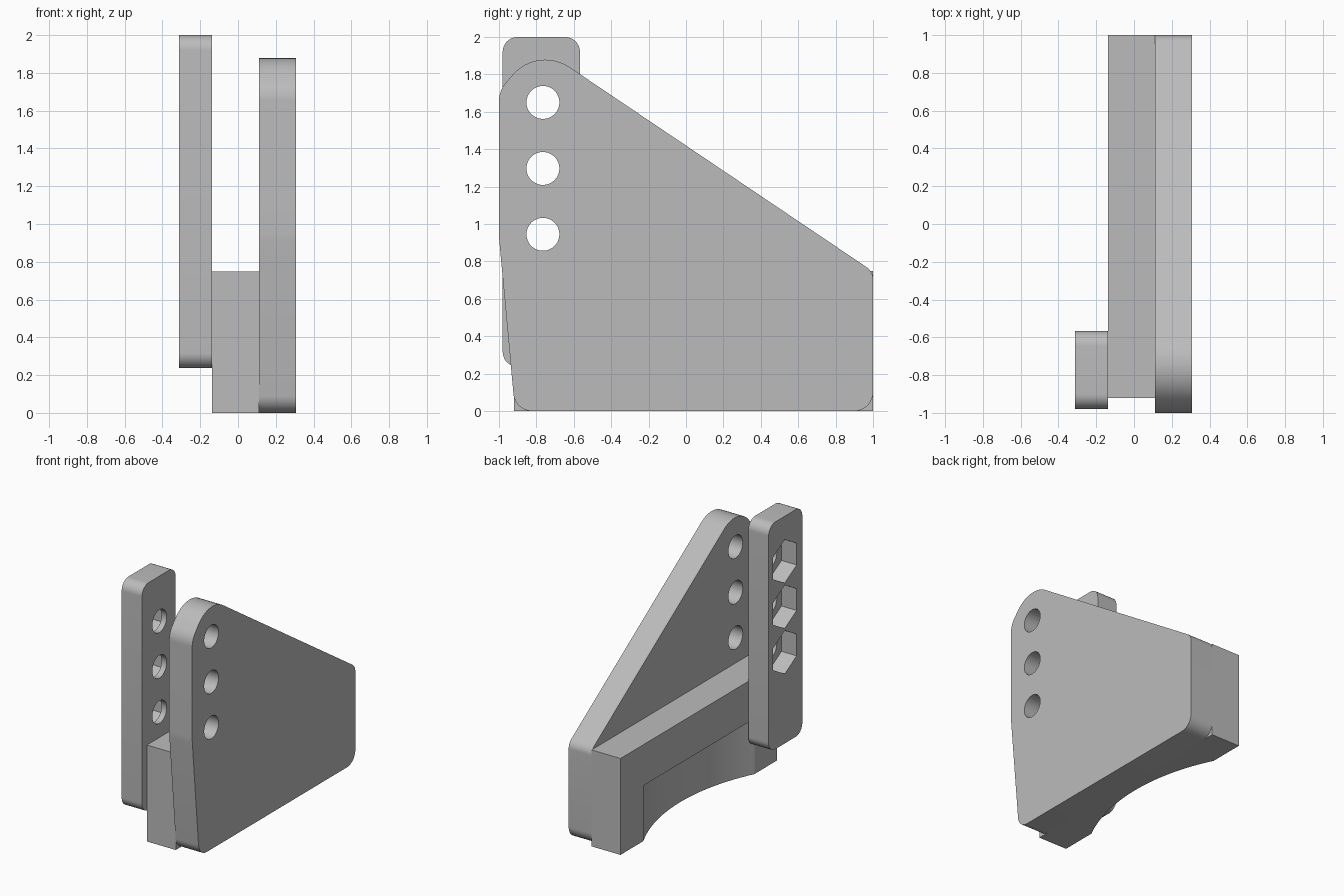
import bpy
import bmesh
import math
from mathutils import Vector

cube = bpy.data.objects.get("Cube")
if cube:
    bpy.data.objects.remove(cube, do_unlink=True)

grey = bpy.data.materials.new("light grey")
grey.use_nodes = True
grey.diffuse_color = (0.5, 0.5, 0.5, 1)
grey.node_tree.nodes["Principled BSDF"].inputs["Base Color"].default_value = (0.5, 0.5, 0.5, 1)


def rounded(corners, steps=12):
    """Outline from (y, z, radius) corners, each replaced by a tangent arc."""
    points = []
    for i, (y, z, r) in enumerate(corners):
        p = Vector((y, z))
        a = (Vector(corners[i - 1][:2]) - p).normalized()
        b = (Vector(corners[(i + 1) % len(corners)][:2]) - p).normalized()
        half = a.angle(b) / 2
        centre = p + (a + b).normalized() * r / math.sin(half)
        start = p + a * r / math.tan(half) - centre
        end = p + b * r / math.tan(half) - centre
        sweep = start.angle_signed(end)
        first = math.atan2(start.y, start.x)
        for k in range(steps + 1):
            t = first - sweep * k / steps
            points.append(centre + r * Vector((math.cos(t), math.sin(t))))
    return points


def polygon(y, z, r, sides):
    turns = [math.pi / 2 + math.tau * k / sides for k in range(sides)]
    return [Vector((y + r * math.cos(t), z + r * math.sin(t))) for t in turns]


def extrude(name, outline, low, high, upright=False):
    """Prism along x from (y, z) points, or along z from (x, y) points."""
    bm = bmesh.new()
    verts = [bm.verts.new((a, b, low) if upright else (low, a, b)) for a, b in outline]
    face = bm.faces.new(verts)
    new = bmesh.ops.extrude_face_region(bm, geom=[face])["geom"]
    move = Vector((0, 0, high - low)) if upright else Vector((high - low, 0, 0))
    bmesh.ops.translate(bm, vec=move, verts=[v for v in new if isinstance(v, bmesh.types.BMVert)])
    bmesh.ops.recalc_face_normals(bm, faces=bm.faces)
    mesh = bpy.data.meshes.new(name)
    bm.to_mesh(mesh)
    bm.free()
    mesh.materials.append(grey)
    obj = bpy.data.objects.new(name, mesh)
    bpy.context.collection.objects.link(obj)
    return obj


def finish(obj, cutters):
    """Cut the part, keep the result and smooth its curved faces."""
    for cutter in cutters:
        mod = obj.modifiers.new("cut", "BOOLEAN")
        mod.operation = "DIFFERENCE"
        mod.solver = "EXACT"
        mod.object = cutter
        cutter.hide_render = True
    graph = bpy.context.evaluated_depsgraph_get()
    mesh = bpy.data.meshes.new_from_object(obj.evaluated_get(graph))
    obj.modifiers.clear()
    obj.data = mesh
    for cutter in cutters:
        bpy.data.objects.remove(cutter, do_unlink=True)
    bpy.ops.object.select_all(action="DESELECT")
    obj.select_set(True)
    bpy.context.view_layer.objects.active = obj
    bpy.ops.object.shade_smooth_by_angle(angle=math.radians(25))


hole_y, hole_heights, hole_radius = -0.765, (0.945, 1.297, 1.65), 0.088
inner, outer = 0.11, 0.307      # side plate thickness
bar_out, bar_in = -0.312, -0.138  # clamp bar thickness

# Side plate with three bolt holes
plate = extrude("side_plate", rounded([
    (-0.914, 0, 0.1), (1, 0, 0.1), (1, 0.746, 0.08),
    (-0.794, 1.954, 0.23), (-1, 1.712, 0.15), (-1, 0.93, 0.5)]), inner, outer)
finish(plate, [extrude("hole_cutter", polygon(hole_y, z, hole_radius, 48), 0, 0.5)
               for z in hole_heights])

# Clamp bar with bolt holes and hexagonal nut pockets
bar = extrude("clamp_bar", rounded([
    (-0.98, 0.237, 0.08), (-0.567, 0.237, 0.08),
    (-0.567, 2, 0.08), (-0.98, 2, 0.08)]), bar_out, bar_in)
bolts = [extrude("hole_cutter", polygon(hole_y, z, hole_radius, 48), -0.5, 0) for z in hole_heights]
nuts = [extrude("nut_cutter", polygon(hole_y, z, 0.168, 6), -0.5, bar_out + 0.13) for z in hole_heights]
finish(bar, bolts + nuts)

# Base block with a shallow curved relief under its outer side
back, front = 1, -0.92
block = extrude("base_block", [(back, 0), (back, 0.748), (front, 0.748), (front, 0)], bar_in, inner)
chord, depth = 0.68, 0.16
radius = (chord ** 2 + depth ** 2) / (2 * depth)
circle = polygon(0, 0, radius, 160)
relief = [p + Vector((bar_in + depth - radius, 0.04)) for p in circle]
finish(block, [extrude("relief_cutter", relief, -0.2, 0.43, upright=True)])
